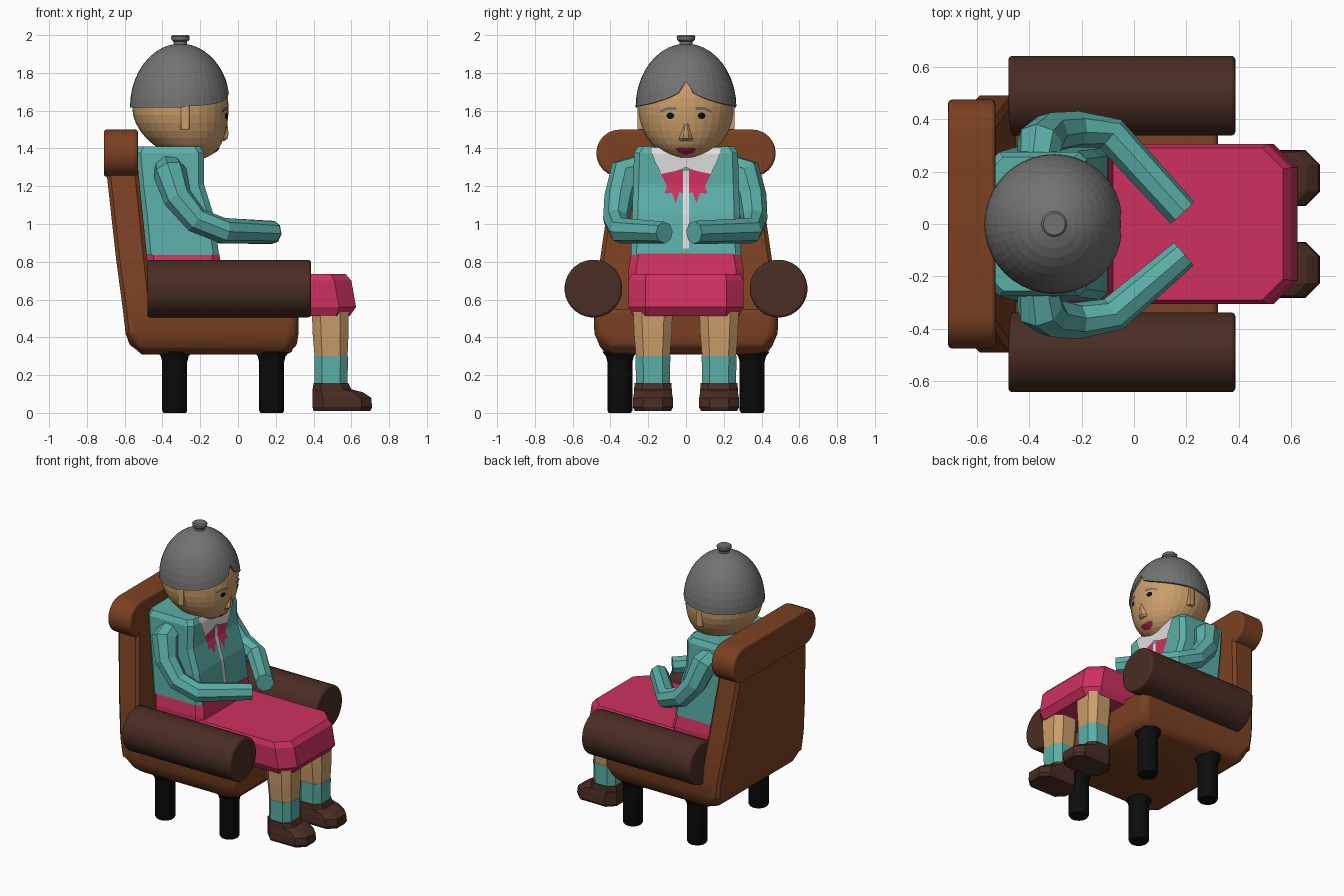
import bpy, bmesh, math
from mathutils import Vector

if "Cube" in bpy.data.objects:
    bpy.data.objects.remove(bpy.data.objects["Cube"])


def material(name, rgb):
    m = bpy.data.materials.new(name)
    m.diffuse_color = (*rgb, 1)
    m.use_nodes = True
    m.node_tree.nodes["Principled BSDF"].inputs["Base Color"].default_value = m.diffuse_color
    return m


TEAL = material("teal", (.105, .43, .39))
PINK = material("pink", (.62, .03, .115))
TAN = material("chair tan", (.20, .053, .016))
BROWN = material("dark brown", (.068, .026, .017))
GREY = material("grey", (.17, .17, .17))
SKIN = material("skin", (.60, .34, .145))
BLACK = material("black", (.004, .004, .004))
WHITE = material("white", (.72, .72, .72))
LIP = material("dark red", (.35, .015, .06))


def finish(name, bm, mat, bevel=0, smooth=None):
    me = bpy.data.meshes.new(name)
    bm.to_mesh(me)
    bm.free()
    me.materials.append(mat)
    ob = bpy.data.objects.new(name, me)
    bpy.context.collection.objects.link(ob)
    if bevel:
        mod = ob.modifiers.new("bevel", 'BEVEL')
        mod.width, mod.segments, mod.limit_method = bevel, 3, 'ANGLE'
        mod.angle_limit = math.radians(35)
    if smooth:
        me.polygons.foreach_set("use_smooth", [True] * len(me.polygons))
        me.set_sharp_from_angle(angle=math.radians(smooth))
    return ob


def loft(name, rings, mat, **kw):
    bm = bmesh.new()
    vs = [[bm.verts.new(p) for p in r] for r in rings]
    n = len(vs[0])
    for a, b in zip(vs, vs[1:]):
        for i in range(n):
            j = (i + 1) % n
            bm.faces.new((a[i], a[j], b[j], b[i]))
    bm.faces.new(vs[0])
    bm.faces.new(vs[-1])
    bmesh.ops.recalc_face_normals(bm, faces=bm.faces)
    return finish(name, bm, mat, **kw)


def box(z, x0, x1, hw, c=.04, cy=0):
    """Horizontal rectangle with cut corners."""
    return [(x, cy + y, z) for x, y in (
        (x0 + c, -hw), (x1 - c, -hw), (x1, -hw + c), (x1, hw - c),
        (x1 - c, hw), (x0 + c, hw), (x0, hw - c), (x0, -hw + c))]


def tube(name, pts, mat, n=8, **kw):
    """Round sections (x, y, z, radius) swept along a path."""
    ps = [Vector(p[:3]) for p in pts]
    rings, q, prev = [], None, Vector((0, 0, 1))
    for i, p in enumerate(ps):
        t = (ps[min(i + 1, len(ps) - 1)] - ps[max(i - 1, 0)]).normalized()
        d = prev.rotation_difference(t)
        q = d @ q if q else d
        prev = t
        rings.append([p + q @ Vector((math.cos(a), math.sin(a), 0)) * pts[i][3]
                      for a in (math.tau * (k + .5) / n for k in range(n))])
    return loft(name, rings, mat, **kw)


def plate(name, pts, surface, mat, lift=.005):
    """Thin painted patch from a (y, z) outline laid on a front surface."""
    bm = bmesh.new()
    bm.faces.new([bm.verts.new((0, y, z)) for y, z in pts])
    for axis, lo, hi in ((1, -.3, .3), (2, .8, 1.7)):
        for k in range(round((hi - lo) / .02)):
            v = Vector((0, 0, 0))
            v[axis] = lo + k * .02 + .01
            nrm = Vector((0, axis == 1, axis == 2))
            bmesh.ops.bisect_plane(bm, geom=bm.verts[:] + bm.edges[:] + bm.faces[:],
                                   plane_co=v, plane_no=nrm)
    for v in bm.verts:
        v.co.x = surface(v.co.y, v.co.z) + lift
    bm.normal_update()
    for f in bm.faces:
        if f.normal.x < 0:
            f.normal_flip()
    return finish(name, bm, mat)


# Armchair
loft("seat", [box(.31, -.51, .27, .42, .06), box(.35, -.57, .31, .455, .05),
              box(.42, -.595, .32, .485, .03), box(.55, -.61, .32, .49, .03)],
     TAN, bevel=.02, smooth=40)
loft("backrest", [box(.42, -.595, -.42, .485, .02), box(.55, -.61, -.45, .49, .02),
                  box(.81, -.645, -.48, .455, .02), box(1.40, -.71, -.54, .37, .02)],
     TAN, smooth=40)
roll = []
for x in (-.71, -.53):
    roll.append([(x, s * .35 + .125 * math.cos(a), 1.375 + .125 * math.sin(a))
                 for s, start in ((1, -90), (-1, 90))
                 for a in (math.radians(start + 15 * k) for k in range(13))])
loft("head_roll", roll, TAN, bevel=.015, smooth=40)
for s in (-1, 1):
    tube("armrest", [(-.48, s * .49, .658, .153), (.387, s * .49, .658, .153)],
         BROWN, n=32, bevel=.015, smooth=40)
    for x in (-.335, .178):
        tube("chair_leg", [(x, s * .35, 0, .06), (x, s * .35, .012, .067), (x, s * .35, .27, .067),
                           (x, s * .35, .30, .075), (x, s * .35, .325, .095)],
             BLACK, n=20, smooth=50)

# Skirt
loft("skirt_hips", [box(.54, -.48, -.05, .30), box(.76, -.48, -.085, .305),
                    box(.845, -.49, -.10, .29)], PINK)
loft("skirt_lap", [box(.512, -.2, .59, .28, .07), box(.56, -.2, .625, .305, .09),
                   box(.70, -.2, .60, .305, .09), box(.735, -.2, .57, .29, .08)], PINK)

# Jacket body
loft("jacket", [box(.835, -.49, -.10, .292, .03), box(1.05, -.51, -.13, .285, .03),
                box(1.21, -.53, -.18, .28, .03), box(1.375, -.545, -.18, .275, .03),
                box(1.41, -.53, -.20, .255, .03)], TEAL)


def chest(y, z):
    if z > 1.375:
        return -.18 - .02 * (z - 1.375) / .035
    if z > 1.21:
        return -.18
    return -.18 + .05 * (1.21 - z) / .16 if z > 1.05 else -.13 + .03 * (1.05 - z) / .215


# Collar, scarf and button strip
plate("front_strip", [(-.015, .87), (.015, .87), (.015, 1.28), (-.015, 1.28)], chest, WHITE, .007)
for s in (-1, 1):
    plate("collar", [(s * y, z) for y, z in (
        (0, 1.41), (.19, 1.405), (.165, 1.33), (.13, 1.265), (.06, 1.28), (0, 1.30))],
        chest, WHITE, .009)
    plate("scarf", [(s * y, z) for y, z in (
        (.015, 1.30), (.14, 1.28), (.10, 1.20), (.115, 1.16), (.075, 1.165),
        (.055, 1.11), (.035, 1.17), (.015, 1.16))], chest, PINK)

# Sleeves
tube("left_sleeve", [(-.37, .22, 1.30, .075), (-.36, .31, 1.27, .09), (-.32, .35, 1.14, .078),
                     (-.22, .362, 1.02, .07), (-.09, .345, .965, .068), (.185, .043, .955, .062)], TEAL)
tube("right_sleeve", [(-.37, -.22, 1.30, .075), (-.36, -.32, 1.27, .09), (-.32, -.355, 1.14, .078),
                      (-.22, -.37, 1.02, .07), (-.08, -.345, .965, .068), (.19, -.115, .955, .058)], TEAL)

# Legs, socks and shoes
for s in (-1, 1):
    c = s * .175
    loft("shin", [box(.30, .405, .58, .09, .04, c), box(.42, .395, .585, .1, .045, c),
                  box(.57, .39, .585, .105, .045, c)], SKIN)
    loft("sock", [box(.14, .405, .58, .09, .04, c), box(.302, .405, .582, .092, .04, c)], TEAL)
    loft("shoe", [box(.01, .40, .70, .095, .05, c), box(.03, .395, .71, .107, .055, c),
                  box(.08, .395, .705, .105, .055, c), box(.11, .395, .66, .10, .05, c),
                  box(.125, .395, .60, .10, .045, c), box(.157, .40, .585, .097, .04, c)], BROWN)

# Head, with the chin pushed forward
HX, HZ = -.305, 1.62


def chin(z):
    return .07 * max(0, (HZ - z) / .28) ** 2


def face(y, z):
    return HX + chin(z) + .255 * math.sqrt(max(0, 1 - ((z - HZ) / .28) ** 2 - (y / .255) ** 2))


bm = bmesh.new()
bmesh.ops.create_uvsphere(bm, u_segments=32, v_segments=20, radius=1)
for v in bm.verts:
    z = HZ + .28 * v.co.z
    v.co = (HX + .255 * v.co.x + chin(z), .255 * v.co.y, z)
finish("head", bm, SKIN)

# Hair cap with a centre parting
LINE = ((0, 24), (.03, 14), (.10, 8), (.20, 3), (.30, 0))


def hairline(a):
    y = abs(math.sin(a)) * .268
    if math.cos(a) <= 0:
        return 0
    for (y0, e0), (y1, e1) in zip(LINE, LINE[1:]):
        if y <= y1:
            return e0 + (e1 - e0) * (y - y0) / (y1 - y0)


rings = []
for k in range(-1, 11):
    ring = []
    for i in range(40):
        a = math.tau * i / 40
        e0 = hairline(a)
        e = math.radians(e0 + (87 - e0) * max(k, 0) / 10)
        r = (.235 if k < 0 else .267) * math.cos(e)
        ring.append((HX + r * math.cos(a), r * math.sin(a), 1.617 + .338 * math.sin(e)))
    rings.append(ring)
loft("hair", rings, GREY)
tube("hair_bun", [(HX, 0, 1.94, .035), (HX, 0, 1.965, .036), (HX, 0, 1.975, .048),
                  (HX, 0, 1.992, .05), (HX, 0, 2.0, .042)], GREY, n=20)

# Face details
for s in (-1, 1):
    plate("eye", [(s * .083 + .021 * math.cos(a), 1.573 + .017 * math.sin(a))
                  for a in (math.tau * k / 10 for k in range(10))], face, BLACK)
    plate("eyebrow", [(s * y, z) for y, z in (
        (.05, 1.603), (.10, 1.603), (.14, 1.588), (.135, 1.602), (.10, 1.618), (.052, 1.620))],
        face, GREY)
    loft("ear", [[(x, s * y, z) for x, y in ((-.305, .20), (-.255, .20), (-.258, .257), (-.302, .257))]
                 for z in (1.50, 1.63)], SKIN, bevel=.006)
plate("mouth", [(-.058, 1.402), (-.04, 1.378), (0, 1.366), (.04, 1.378), (.058, 1.402),
                (.02, 1.406), (0, 1.402), (-.02, 1.406)], face, LIP, .006)
loft("nose", [[(-.13, -w, z), (face(w, z) - .003, -w, z), (x, -w * .4, z), (x, w * .4, z),
               (face(w, z) - .003, w, z), (-.13, w, z)]
              for z, w, x in ((1.44, .034, -.072), (1.452, .04, -.056), (1.475, .03, -.05),
                              (1.535, .012, -.056))], SKIN)
